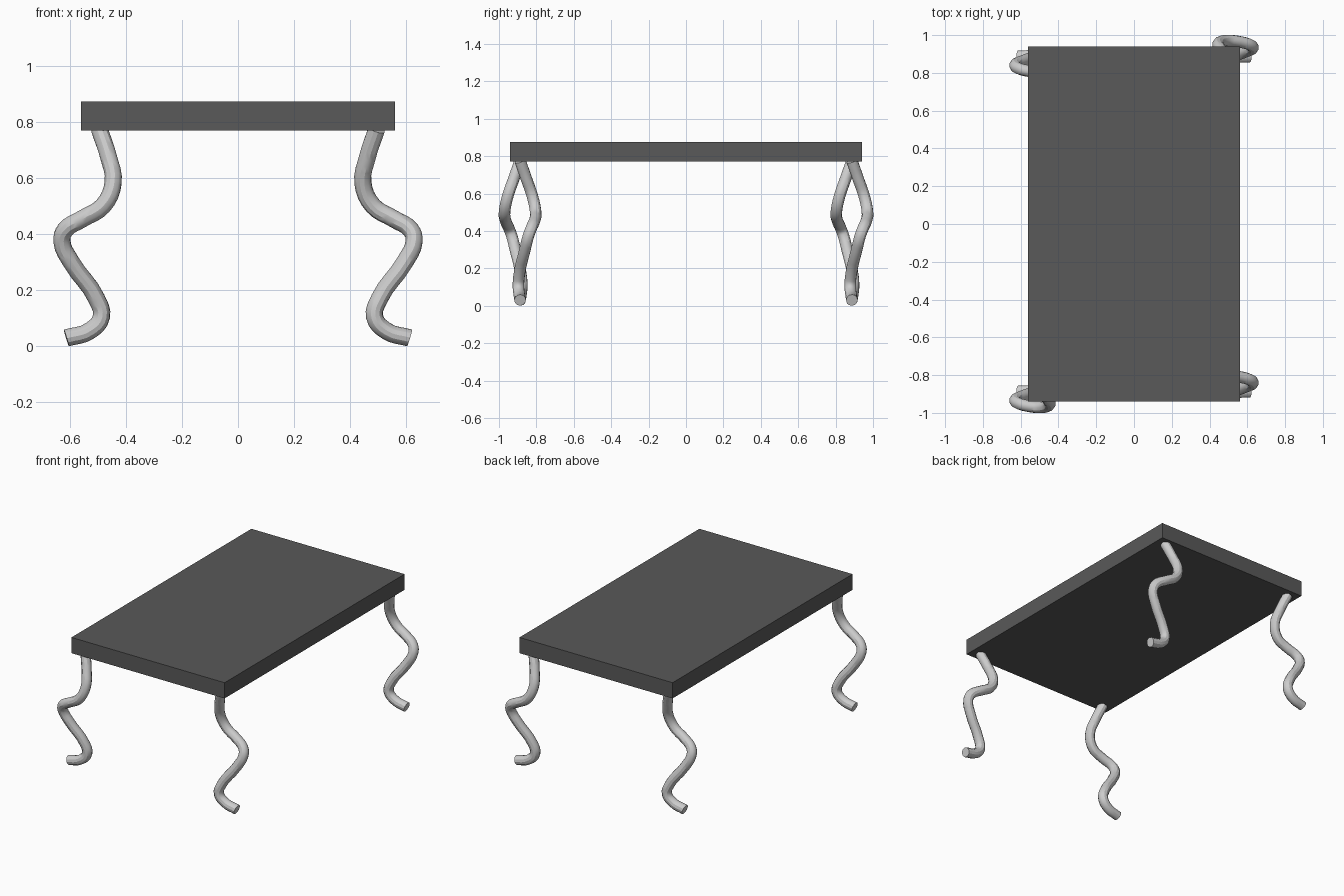
import bpy
from mathutils import Vector

if "Cube" in bpy.data.objects:
    bpy.data.objects.remove(bpy.data.objects["Cube"])

# Table top: dark flat slab
bpy.ops.mesh.primitive_cube_add(size=1, location=(0, 0, 0.823))
top = bpy.context.object
top.name = "table_top"
top.scale = (1.12, 1.88, 0.104)
bpy.ops.object.transform_apply(location=False, rotation=False, scale=True)
dark = bpy.data.materials.new("dark_top")
dark.diffuse_color = (0.1, 0.1, 0.1, 1)
dark.use_nodes = True
dark.node_tree.nodes["Principled BSDF"].inputs["Base Color"].default_value = dark.diffuse_color
top.data.materials.append(dark)

# Centre line of a wavy leg: x, sideways offset, z
PATH = [
    (0.495, 0.000, 0.775), (0.462, 0.035, 0.675), (0.446, 0.066, 0.585),
    (0.482, 0.083, 0.502), (0.555, 0.078, 0.456), (0.618, 0.060, 0.415),
    (0.629, 0.045, 0.375), (0.595, 0.026, 0.300), (0.505, -0.004, 0.170),
    (0.488, -0.009, 0.105), (0.530, -0.004, 0.055), (0.613, 0.000, 0.030),
]
RADIUS = 0.031
LEG_Y = 0.887


def make_leg(name, side, y):
    """Round tube swept along the path; left legs are turned half round."""
    curve = bpy.data.curves.new(name + "_path", "CURVE")
    curve.dimensions = "3D"
    curve.bevel_depth = RADIUS
    curve.bevel_resolution = 4
    curve.resolution_u = 4
    curve.use_fill_caps = True
    spline = curve.splines.new("BEZIER")
    spline.bezier_points.add(len(PATH) - 1)
    for p, (px, dy, pz) in zip(spline.bezier_points, PATH):
        p.co = Vector((side * px, y + side * dy, pz))
        p.handle_left_type = p.handle_right_type = "AUTO"
    leg = bpy.data.objects.new(name, curve)
    bpy.context.collection.objects.link(leg)
    bpy.ops.object.select_all(action="DESELECT")
    leg.select_set(True)
    bpy.context.view_layer.objects.active = leg
    bpy.ops.object.convert(target="MESH")
    bpy.ops.object.shade_smooth_by_angle()


# Four legs
for side, side_name in ((1, "right"), (-1, "left")):
    for y, end_name in ((-LEG_Y, "front"), (LEG_Y, "back")):
        make_leg(f"{end_name}_{side_name}_leg", side, y)
